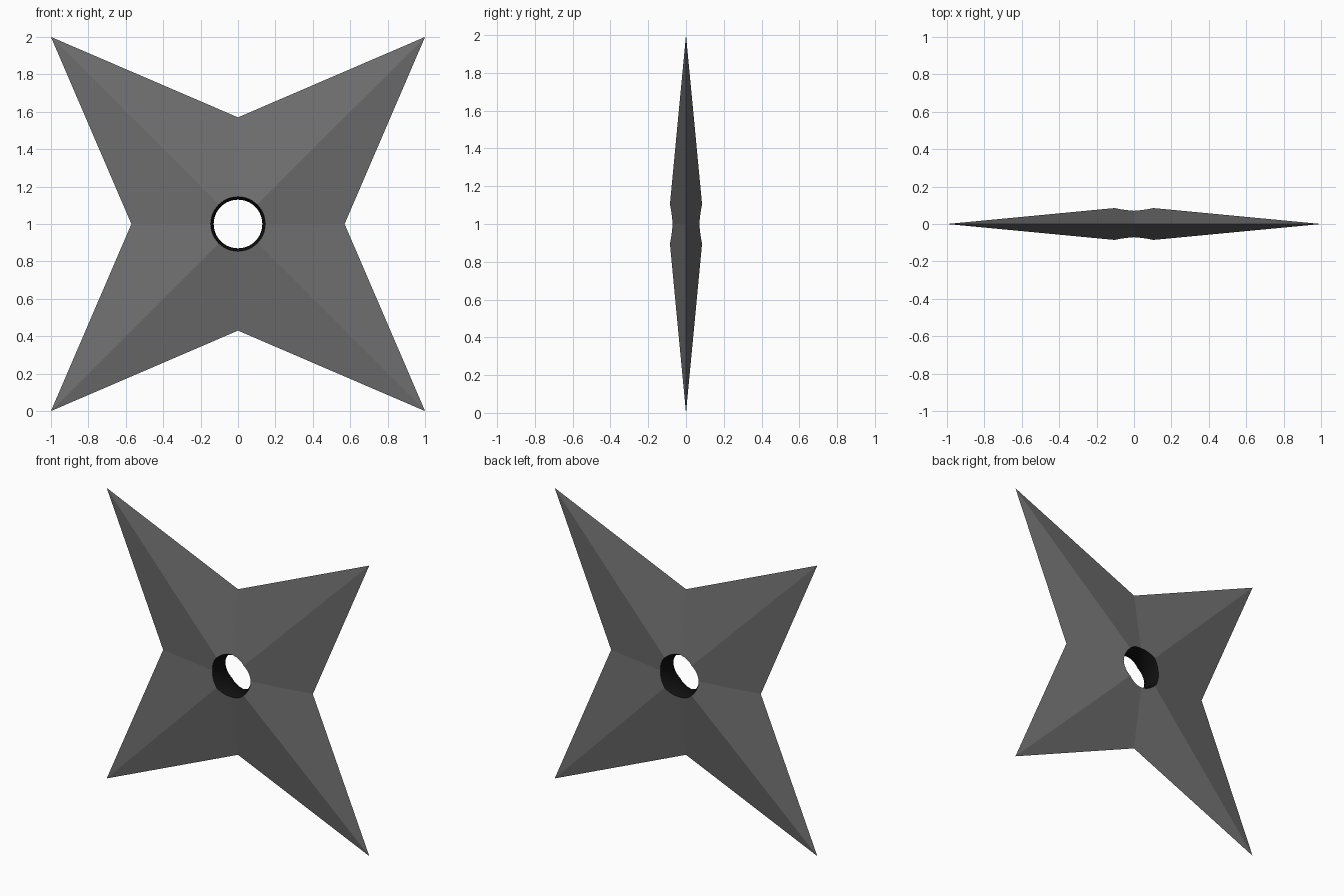
import bpy, bmesh
from math import sin, cos, pi, sqrt

if "Cube" in bpy.data.objects:
    bpy.data.objects.remove(bpy.data.objects["Cube"])

NOTCH = 0.57      # distance of inner corners from the centre
APEX = 0.095      # half thickness the facets would reach at the centre
HOLE = 0.146      # hole radius at the surface
WAIST = 0.13      # hole radius at mid thickness
ARC = 6           # hole segments per facet
N = 8 * ARC


def height(x, z):
    u, v = max(abs(x), abs(z)), min(abs(x), abs(z))
    return APEX * (1 - u / NOTCH - (1 - 1 / NOTCH) * v)


def material(name, value):
    m = bpy.data.materials.new(name)
    m.diffuse_color = (value, value, value, 1)
    m.use_nodes = True
    m.node_tree.nodes["Principled BSDF"].inputs["Base Color"].default_value = m.diffuse_color
    return m


def make_object(name, bm, mat):
    bmesh.ops.recalc_face_normals(bm, faces=bm.faces)
    mesh = bpy.data.meshes.new(name)
    bm.to_mesh(mesh)
    bm.free()
    mesh.materials.append(mat)
    ob = bpy.data.objects.new(name, mesh)
    bpy.context.collection.objects.link(ob)
    return ob


def circle(bm, radius, side):
    ring = []
    for i in range(N):
        a = 2 * pi * i / N
        y = side * height(HOLE * cos(a), HOLE * sin(a))
        ring.append(bm.verts.new((radius * cos(a), y, 1 + radius * sin(a))))
    return ring


# Four-pointed blade: eight flat facets on each side, meeting at a sharp edge
bm = bmesh.new()
outline = []
for i in range(8):
    r = sqrt(2) if i % 2 else NOTCH
    outline.append(bm.verts.new((r * cos(i * pi / 4), 0, 1 + r * sin(i * pi / 4))))
for side in (-1, 1):
    ring = circle(bm, HOLE, side)
    for i in range(8):
        arc = [ring[(i * ARC + k) % N] for k in range(ARC + 1)]
        bm.faces.new([outline[(i + 1) % 8], outline[i]] + arc)
make_object("star_blade", bm, material("steel", 0.16))

# Dark lining of the centre hole, narrowing to a waist
bm = bmesh.new()
rings = [circle(bm, HOLE, -1), circle(bm, WAIST, -0.6),
         circle(bm, WAIST, 0.6), circle(bm, HOLE, 1)]
for a, b in zip(rings, rings[1:]):
    for i in range(N):
        j = (i + 1) % N
        bm.faces.new((a[i], a[j], b[j], b[i]))
# Normals must face the hole axis
lining = make_object("hole_lining", bm, material("black", 0.005))
p = lining.data.polygons[0]
if p.normal.x * p.center.x + p.normal.z * (p.center.z - 1) > 0:
    lining.data.flip_normals()
lining.data.shade_smooth()
